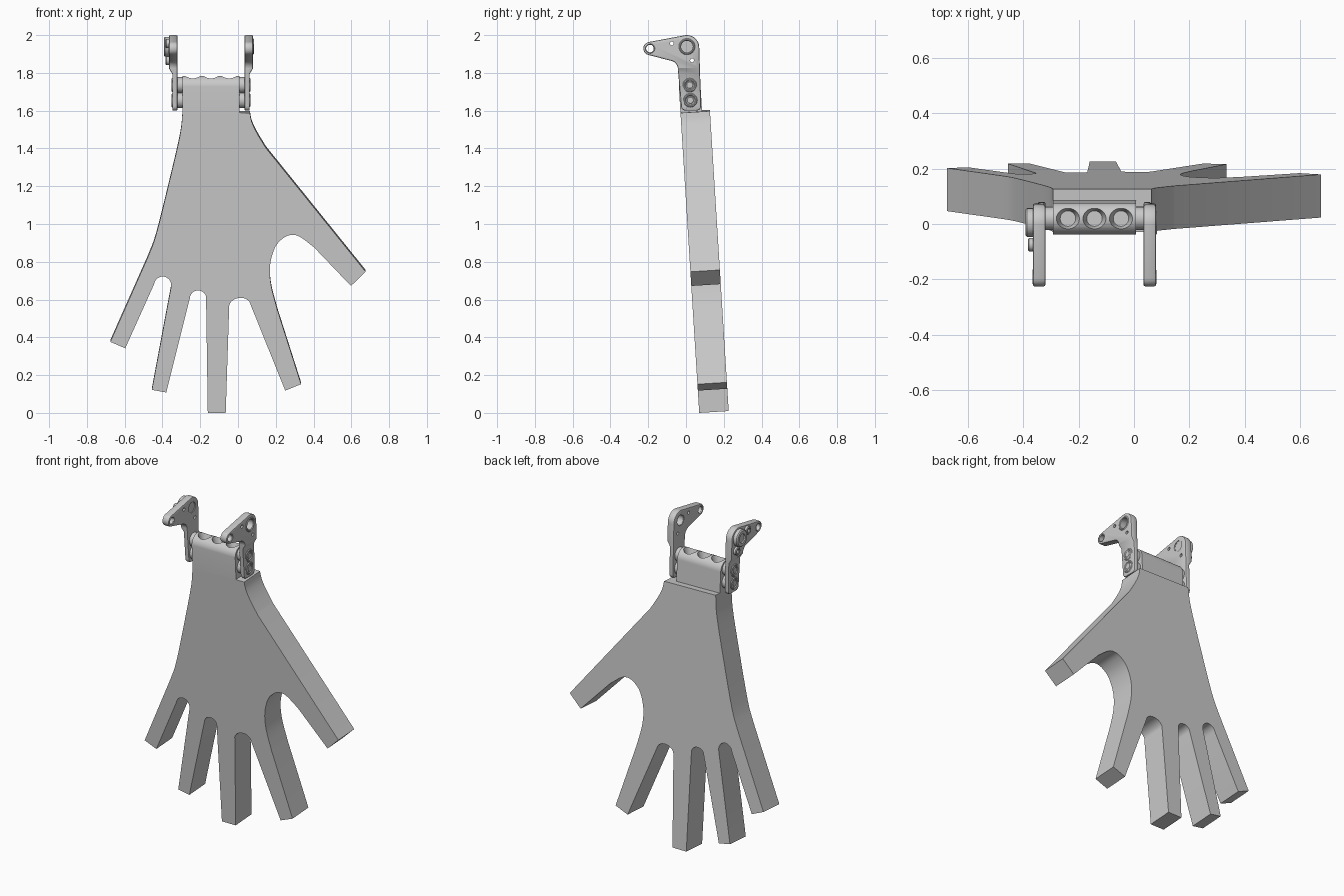
import bpy, bmesh
from math import sin, cos, pi, radians
from mathutils import Vector

start_cube = bpy.data.objects.get("Cube")
if start_cube:
    bpy.data.objects.remove(start_cube)

grey = bpy.data.materials.new("light_grey")
grey.use_nodes = True
colour = (0.59, 0.59, 0.59, 1)
grey.diffuse_color = colour
grey.node_tree.nodes["Principled BSDF"].inputs["Base Color"].default_value = colour

TILT = 0.0625       # backward lean of the hand
CENTRE = -0.143     # mirror plane of the wrist hardware
parts = []


def front_y(z):
    return 0.07 - TILT * z


def finish(name, bm):
    bmesh.ops.recalc_face_normals(bm, faces=bm.faces[:])
    mesh = bpy.data.meshes.new(name)
    bm.to_mesh(mesh)
    bm.free()
    mesh.materials.append(grey)
    obj = bpy.data.objects.new(name, mesh)
    bpy.context.collection.objects.link(obj)
    parts.append(obj)
    return obj


def prism(points, offset):
    bm = bmesh.new()
    face = bm.faces.new([bm.verts.new(p) for p in points])
    made = bmesh.ops.extrude_face_region(bm, geom=[face])
    verts = [v for v in made["geom"] if isinstance(v, bmesh.types.BMVert)]
    bmesh.ops.translate(bm, verts=verts, vec=offset)
    return bm


def arc(cy, cz, r, a0, a1, n=10):
    steps = [radians(a0 + (a1 - a0) * i / n) for i in range(n + 1)]
    return [(cy + r * cos(a), cz + r * sin(a)) for a in steps]


def web(a, b, rise, n=12):
    # half-ellipse between two fingers
    a, b = Vector(a), Vector(b)
    mid, half = (a + b) / 2, (b - a) / 2
    up = Vector((-half.y, half.x)).normalized() * rise
    return [tuple(mid - half * cos(pi * i / n) + up * sin(pi * i / n))
            for i in range(n + 1)]


def smooth(points, n=4):
    # Catmull-Rom curve through the points
    p = [Vector(q) for q in points]
    p = [p[0] * 2 - p[1]] + p + [p[-1] * 2 - p[-2]]
    out = []
    for a, b, c, d in zip(p, p[1:], p[2:], p[3:]):
        for i in range(n):
            t = i / n
            out.append(tuple(b + (c - a) * t / 2 + (a * 2 - b * 5 + c * 4 - d) * t * t / 2
                             + (b * 3 - a - c * 3 + d) * t ** 3 / 2))
    return out + [tuple(points[-1])]


def lathe(name, profile, y, z, side, closed=False, n=32):
    # turned part on the x axis; profile is (radius, distance outward)
    bm = bmesh.new()
    rings = [[bm.verts.new((CENTRE + side * d, y + r * cos(2 * pi * i / n),
                            z + r * sin(2 * pi * i / n))) for i in range(n)]
             for r, d in profile]
    pairs = list(zip(rings, rings[1:]))
    if closed:
        pairs.append((rings[-1], rings[0]))
    else:
        bm.faces.new(rings[0])
        bm.faces.new(rings[-1])
    for a, b in pairs:
        for i in range(n):
            j = (i + 1) % n
            bm.faces.new((a[i], a[j], b[j], b[i]))
    return finish(name, bm)


def tube(name, outer, inner, d0, d1, y, z, side):
    c = 0.004
    return lathe(name, [(inner, d0), (outer, d0), (outer, d1 - c), (outer - c, d1),
                        (inner + c, d1), (inner, d1 - c)], y, z, side, True)


def apply(obj, kind, **settings):
    mod = obj.modifiers.new(kind.lower(), kind)
    for key, value in settings.items():
        setattr(mod, key, value)
    bpy.context.view_layer.objects.active = obj
    bpy.ops.object.modifier_apply(modifier=mod.name)


def cut(obj, cutter):
    apply(obj, "BOOLEAN", object=cutter, operation="DIFFERENCE", solver="EXACT")
    parts.remove(cutter)
    bpy.data.objects.remove(cutter)


# Hand: one outline, extruded along the leaning normal
outline = smooth([(-.293, 1.595), (-.307, 1.47), (-.362, 1.23), (-.434, .942), (-.477, .825)])
outline += [(-.676, .376), (-.597, .342)]
outline += web((-.444, .682), (-.354, .668), .047)
outline += [(-.456, .122), (-.38, .108)]
outline += web((-.254, .61), (-.169, .61), .038)
outline += [(-.16, 0), (-.065, 0)]
outline += web((-.047, .556), (.067, .572), .045)
outline += [(.25, .118), (.334, .152)]
outline += smooth([(.207, .55), (.175, .677), (.17, .783), (.196, .876), (.238, .924),
                   (.281, .942), (.328, .932), (.403, .876)])
outline += [(.598, .672), (.676, .747)]
outline += smooth([(.148, 1.402), (.101, 1.48), (.073, 1.54), (.063, 1.588)])
finish("hand", prism([(x, front_y(z), z) for x, z in outline], (0, .156, .156 * TILT)))

# Wrist block: rounded top with three tapered sockets
radius, axis_z = .0575, 1.727
axis_y = front_y(axis_z) + radius
block = [(front_y(1.56) + 2 * radius, 1.56)] + arc(axis_y, axis_z, radius, 0, 180, 24)
block += [(front_y(1.56), 1.56)]
wrist = finish("wrist_block", prism([(CENTRE - .15, y, z) for y, z in block], (.3, 0, 0)))
for i in (-1, 0, 1):
    bm = bmesh.new()
    bmesh.ops.create_cone(bm, cap_ends=True, segments=32, radius1=.028, radius2=.05, depth=.07)
    bmesh.ops.translate(bm, verts=bm.verts[:], vec=(CENTRE + i * .096, axis_y, 1.776))
    cut(wrist, finish("socket_cutter", bm))

# Bracket outline in side view: tab, pivot corner, arm and inner elbow
shape = arc(-.001, 1.625, .025, 180, 270, 6) + arc(.055, 1.625, .025, 270, 360, 6)
shape += arc(.005, 1.935, .065, 0, 98) + arc(-.191, 1.929, .035, 98, 254)
shape += arc(-.088, 1.82, .045, 74, 0)
PIVOT, EYE = (.005, 1.939), (-.191, 1.929)
PINS = [(-.075, 1.956), (.032, 1.866)]
SCREWS = [(.02, 1.735), (.023, 1.655)]

for label, side in (("left", 1), ("right", -1)):
    bm = prism([(CENTRE + side * .177, y, z) for y, z in shape], (side * .028, 0, 0))
    for z in (1.795, 1.825):
        bmesh.ops.bisect_plane(bm, geom=bm.verts[:] + bm.edges[:] + bm.faces[:],
                               plane_co=(0, 0, z), plane_no=(0, 0, 1))
    # the upper half is thicker on its outer face
    for v in bm.verts:
        if v.co.z > 1.81 and side * (v.co.x - CENTRE) > .19:
            v.co.x += side * .018
    bracket = finish(label + "_bracket", bm)
    apply(bracket, "BEVEL", width=.007, segments=2, limit_method="ANGLE",
          angle_limit=radians(50))
    holes = [(PIVOT, .033), (EYE, .022)] + [(p, .01) for p in PINS]
    for (y, z), r in holes:
        cut(bracket, lathe("hole_cutter", [(r, .1), (r, .3)], y, z, side))

    # Screws outside the tab, spacers against the wrist block
    for y, z in SCREWS:
        tube(label + "_screw_collar", .037, .024, .195, .209, y, z, side)
        lathe(label + "_screw_head", [(.02, .19), (.02, .205), (.016, .208)], y, z, side)
        lathe(label + "_spacer", [(.042, .14), (.042, .18)], y, z, side)
    tube(label + "_pivot_ring", .043, .031, .18, .227, *PIVOT, side)
    tube(label + "_eye_ring", .028, .02, .182, .225, *EYE, side)

# Pivot cap and pin collars on the right bracket only
lathe("pivot_cap", [(.033, .182), (.033, .222), (.052, .222), (.052, .244), (.046, .25),
                    (.028, .25), (.025, .244)], *PIVOT, -1)
for y, z in PINS:
    tube("pin_collar", .024, .01, .215, .24, y, z, -1)

bpy.ops.object.select_all(action="DESELECT")
for obj in parts:
    obj.select_set(True)
bpy.context.view_layer.objects.active = parts[0]
bpy.ops.object.shade_smooth_by_angle(angle=radians(30))
